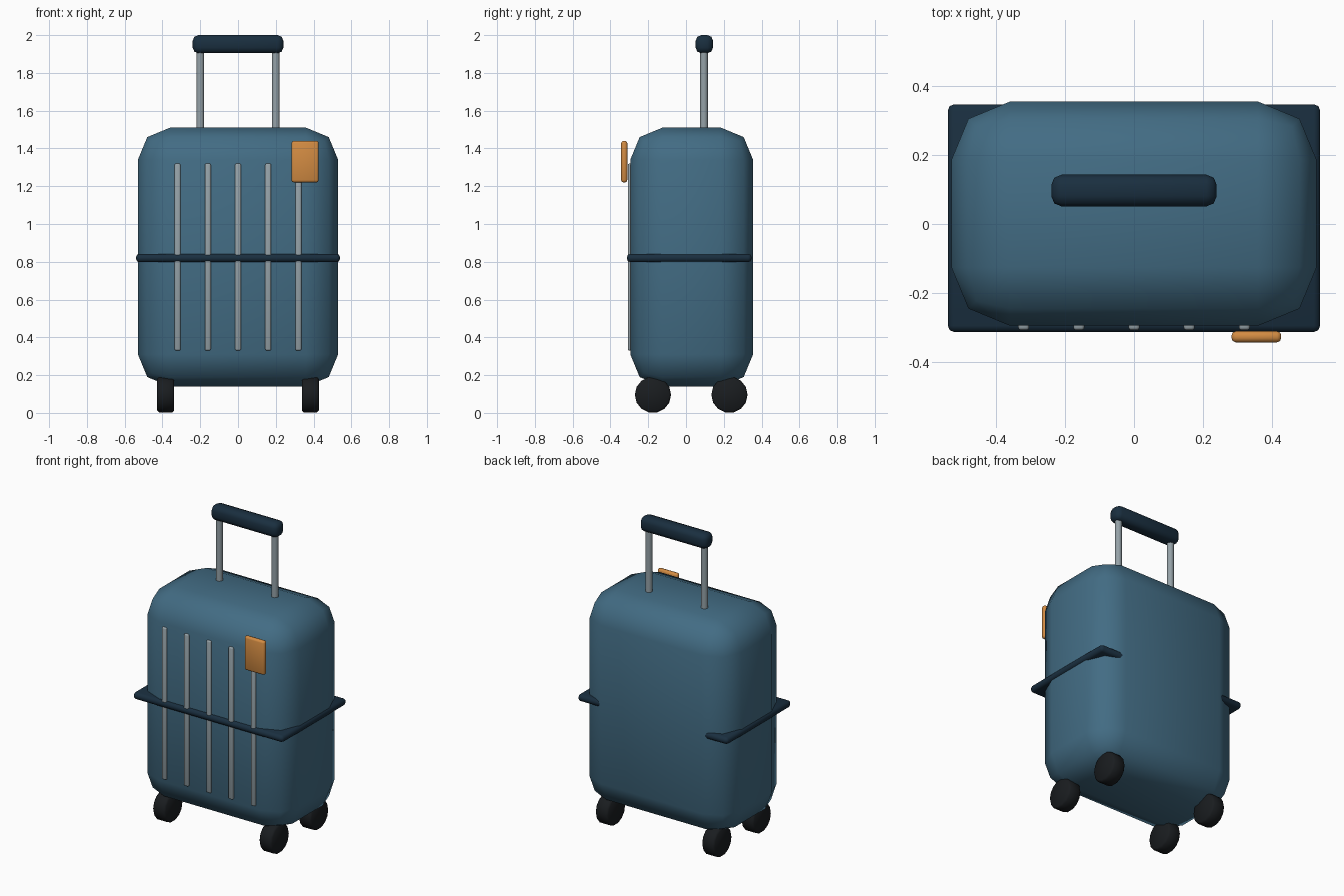
import bpy, math

if "Cube" in bpy.data.objects:
    bpy.data.objects.remove(bpy.data.objects["Cube"])


def material(name, rgb):
    m = bpy.data.materials.new(name)
    m.diffuse_color = (*rgb, 1)
    m.use_nodes = True
    m.node_tree.nodes["Principled BSDF"].inputs["Base Color"].default_value = m.diffuse_color
    return m


SHELL = material("shell_blue", (0.055, 0.15, 0.23))
NAVY = material("navy", (0.01, 0.028, 0.05))
METAL = material("metal", (0.30, 0.36, 0.39))
RUBBER = material("rubber", (0.01, 0.012, 0.014))
ORANGE = material("orange", (0.65, 0.26, 0.055))


def finish(name, mat, bevel, segments):
    ob = bpy.context.object
    ob.name = name
    ob.data.materials.append(mat)
    if bevel:
        mod = ob.modifiers.new("bevel", "BEVEL")
        mod.width = bevel
        mod.segments = segments
        bpy.ops.object.modifier_apply(modifier=mod.name)
    bpy.ops.object.shade_smooth_by_angle(angle=math.radians(50))
    return ob


def box(name, center, size, mat, bevel=0, segments=2):
    bpy.ops.mesh.primitive_cube_add(size=1, location=center)
    bpy.context.object.scale = size
    bpy.ops.object.transform_apply(location=False, rotation=False, scale=True)
    return finish(name, mat, bevel, segments)


def cylinder(name, center, radius, depth, sides, mat, rotation=(0, 0, 0), bevel=0):
    bpy.ops.mesh.primitive_cylinder_add(vertices=sides, radius=radius, depth=depth,
                                        location=center, rotation=rotation)
    return finish(name, mat, bevel, 1)


MID_Y = 0.03

# Rounded shell and the strap around it
box("shell", (0, MID_Y, 0.825), (1.06, 0.65, 1.37), SHELL, 0.17)
box("strap", (0, 0.017, 0.82), (1.08, 0.66, 0.044), NAVY, 0.018)

# Vertical ribs on the front
for i in range(5):
    box(f"front_rib_{i + 1}", (-0.32 + 0.16 * i, -0.293, 0.825),
        (0.032, 0.03, 0.99), METAL, 0.008)

# Name tag plate
box("tag", (0.355, -0.327, 1.33), (0.144, 0.032, 0.22), ORANGE, 0.012)

# Telescopic handle
box("handle_grip", (0, 0.097, 1.952), (0.48, 0.092, 0.096), NAVY, 0.03)
for side, x in (("left", -0.2), ("right", 0.2)):
    cylinder(f"handle_rod_{side}", (x, 0.095, 1.67), 0.021, 0.52, 12, METAL)

# Four wheels
for side, x in (("left", -0.383), ("right", 0.383)):
    for end, y in (("front", MID_Y - 0.205), ("back", MID_Y + 0.2)):
        cylinder(f"wheel_{end}_{side}", (x, y, 0.096), 0.096, 0.09, 14, RUBBER,
                 (0, math.pi / 2, 0), 0.01)
